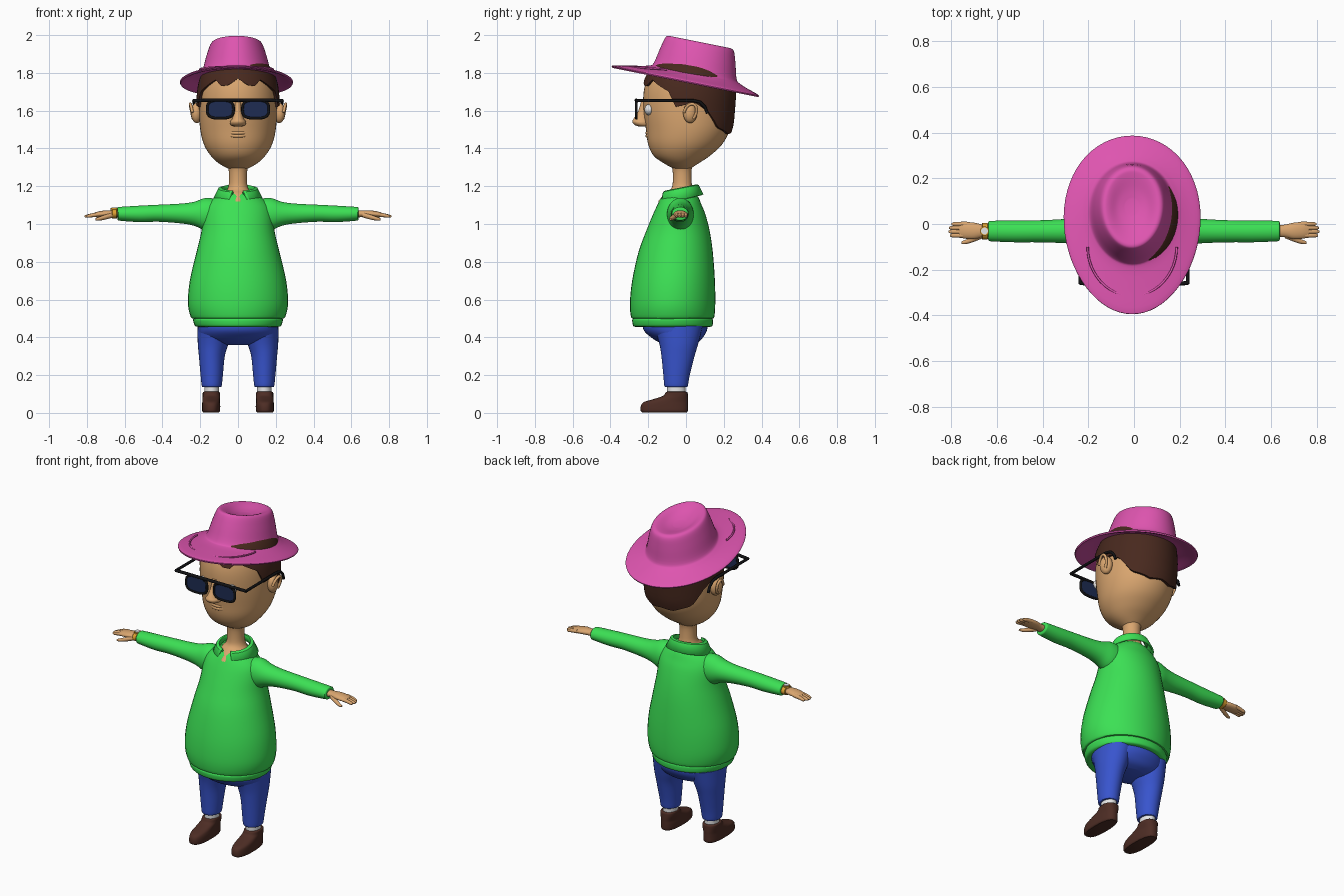
import bpy, bmesh, math
from mathutils import Vector, Matrix

cube = bpy.data.objects.get("Cube")
if cube:
    bpy.data.objects.remove(cube, do_unlink=True)


def material(name, *rgb):
    m = bpy.data.materials.new(name)
    m.use_nodes = True
    m.diffuse_color = (*rgb, 1)
    m.node_tree.nodes["Principled BSDF"].inputs["Base Color"].default_value = (*rgb, 1)
    return m


skin = material("skin", .70, .38, .16)
brown = material("hair brown", .065, .022, .013)
leather = material("shoe brown", .075, .026, .018)
green = material("sweater green", .045, .75, .09)
blue = material("trouser blue", .04, .09, .62)
pink = material("hat pink", .73, .09, .43)
black = material("frame black", .006, .006, .007)
navy = material("lens navy", .013, .025, .085)
gold = material("watch gold", .72, .35, .03)
white = material("white", .85, .85, .85)


def finish(name, bm, mat, angle=40):
    bmesh.ops.recalc_face_normals(bm, faces=bm.faces)
    for f in bm.faces:
        f.smooth = True
    me = bpy.data.meshes.new(name)
    bm.to_mesh(me)
    bm.free()
    me.materials.append(mat)
    ob = bpy.data.objects.new(name, me)
    bpy.context.collection.objects.link(ob)
    bpy.ops.object.select_all(action='DESELECT')
    ob.select_set(True)
    bpy.context.view_layer.objects.active = ob
    bpy.ops.object.shade_smooth_by_angle(angle=math.radians(angle))
    return ob


def smooth_rings(rings, k=4):
    """Catmull-Rom interpolation between cross-sections."""
    R = [Vector(r) for r in rings]
    R = [R[0]] + R + [R[-1]]
    out = []
    for a, b, c, d in zip(R, R[1:], R[2:], R[3:]):
        for j in range(k):
            t = j / k
            out.append((b * 2 + (c - a) * t + (a * 2 - b * 5 + c * 4 - d) * t**2
                        + (b * 3 - a - c * 3 + d) * t**3) / 2)
    return out + [R[-1]]


def skin_rows(rows, closed=True, caps=True):
    bm = bmesh.new()
    vs = [[bm.verts.new(p) for p in row] for row in rows]
    n = len(rows[0])
    for r, q in zip(vs, vs[1:]):
        for i in range(n if closed else n - 1):
            j = (i + 1) % n
            bm.faces.new((r[i], r[j], q[j], q[i]))
    if caps:
        bm.faces.new(vs[0])
        bm.faces.new(vs[-1])
    return bm


along_z = lambda t, u, v: (u, v, t)          # sections list x then y
along_y = lambda t, u, v: (u, t, v)          # sections list x then z


def along_x(side):                           # sections list z then y
    return lambda t, u, v: (side * t, v, u)


def oval(r, n=40, e=1.0):
    """Points of an oval given its position and its low and high extents."""
    t, a, b, c, d = r
    for i in range(n):
        w = math.tau * i / n
        cu, sv = math.cos(w), math.sin(w)
        yield (t, (a + b) / 2 + (b - a) / 2 * math.copysign(abs(cu)**e, cu),
               (c + d) / 2 + (d - c) / 2 * math.copysign(abs(sv)**e, sv))


def loft(name, rings, mat, place=along_z, k=4, n=40, e=1.0):
    rows = [[place(*p) for p in oval(r, n, e)] for r in smooth_rings(rings, k)]
    return finish(name, skin_rows(rows), mat)


def sym(*rings):
    return [(z, -w, w, f, b) for z, w, f, b in rings]


def ball(name, loc, size, mat, turn=0):
    bm = bmesh.new()
    m = Matrix.Translation(loc) @ Matrix.Rotation(turn, 4, 'Z') @ Matrix.Diagonal((*size, 1))
    bmesh.ops.create_uvsphere(bm, u_segments=24, v_segments=16, radius=1, matrix=m)
    return finish(name, bm, mat, 80)


def tube(name, pts, r, mat, closed=False):
    cu = bpy.data.curves.new(name, 'CURVE')
    cu.dimensions = '3D'
    cu.bevel_depth, cu.bevel_resolution, cu.use_fill_caps = r, 2, True
    sp = cu.splines.new('POLY')
    sp.points.add(len(pts) - 1)
    for p, c in zip(sp.points, pts):
        p.co = (*c, 1)
    sp.use_cyclic_u = closed
    cu.materials.append(mat)
    ob = bpy.data.objects.new(name, cu)
    bpy.context.collection.objects.link(ob)
    return ob


# Sweater with a ribbed hem
loft("sweater", sym((.455, .21, -.265, .125), (.462, .228, -.28, .14), (.49, .238, -.285, .143),
     (.5, .236, -.28, .14), (.508, .25, -.291, .15), (.58, .265, -.297, .155), (.7, .255, -.285, .153),
     (.85, .22, -.252, .142), (.96, .194, -.212, .126), (1.05, .183, -.175, .103),
     (1.1, .165, -.152, .083), (1.14, .125, -.13, .066), (1.165, .085, -.105, .045)), green)

# Folded collar, open at the front
rows = []
for rx, ry, z, slope, gap in ((.08, .075, 1.17, .2, .3), (.088, .083, 1.193, .2, .3),
                              (.105, .097, 1.188, .2, .32), (.133, .122, 1.13, .22, .48)):
    row = []
    for i in range(41):
        w = gap + (math.tau - 2 * gap) * i / 40
        x, y = rx * math.sin(w), -ry * math.cos(w)
        tip = max(0, math.cos(w))**4 * (.03 if gap > .4 else 0)
        row.append((x, y - .03, z + slope * y - tip))
    rows.append(row)
collar = finish("collar", skin_rows(rows, False, False), green)
collar.modifiers.new("thickness", 'SOLIDIFY').thickness = .01

# Neck and head
loft("neck", sym((1.12, .035, -.148, .02), (1.16, .07, -.112, .04), (1.185, .056, -.08, .035),
     (1.22, .048, -.07, .03), (1.29, .05, -.072, .03), (1.34, .07, -.09, .05)), skin)
head = sym((1.29, .045, -.06, .02), (1.32, .1, -.115, .065), (1.36, .143, -.17, .125),
           (1.42, .18, -.2, .19), (1.5, .2, -.212, .232), (1.6, .206, -.225, .245),
           (1.7, .203, -.224, .25), (1.78, .185, -.2, .235), (1.85, .14, -.15, .19), (1.89, .06, -.06, .1))
loft("head", head, skin, n=48)


def lerp_table(table, t):
    for a, b in zip(table, table[1:]):
        if t <= b[0]:
            s = (t - a[0]) / (b[0] - a[0])
            return [p + (q - p) * s for p, q in zip(a, b)]
    return table[-1]


# Hair: a shell over the head, from a wavy hairline up into the hat
hairline = [(0, 1.77), (.25, 1.735), (.45, 1.73), (.6, 1.765), (.9, 1.73), (1.15, 1.7), (1.3, 1.62),
            (1.5, 1.63), (1.75, 1.64), (2, 1.6), (2.3, 1.51), (2.6, 1.49), (2.8, 1.475), (3.15, 1.485)]
dense = [tuple(r) for r in smooth_rings(head)]
rows = []
for j in range(14):
    row = []
    for i in range(72):
        w = math.tau * i / 72
        low = lerp_table(hairline, min(w, math.tau - w))[1]
        z = low + (1.87 - low) * max(0, j - 1) / 12
        _, a, b, c, d = lerp_table(dense, z)
        grow = -.004 if j == 0 else .014
        row.append(((b + grow) * math.sin(w), (c + d) / 2 - ((d - c) / 2 + grow) * math.cos(w), z))
    rows.append(row)
finish("hair", skin_rows(rows, caps=False), brown, 60)

# Face
loft("nose", sym((1.515, .01, -.24, -.19), (1.522, .036, -.268, -.19), (1.54, .042, -.284, -.19),
     (1.56, .03, -.276, -.19), (1.6, .02, -.252, -.19), (1.65, .016, -.238, -.19)), skin, n=24)
for name, z, y, r, sag in (("upper_lip", 1.482, -.207, .009, .004), ("lower_lip", 1.466, -.205, .01, .008)):
    tube(name, [(.06 * t, y + .025 * t * t, z + sag * t * t) for t in [i / 6 - 1 for i in range(13)]], r, skin)

# Hat, tilted down toward the back
def tilted(t, u, v):
    return (u * (1 + .2 * v) - .008, v, t - .2 * v)


loft("hat", sym((1.785, .17, -.15, .245), (1.775, .22, -.25, .3), (1.75, .285, -.378, .373),
     (1.752, .297, -.39, .385), (1.762, .293, -.385, .38), (1.782, .24, -.28, .325), (1.8, .2, -.195, .285),
     (1.82, .18, -.17, .268), (1.9, .158, -.138, .262), (1.96, .138, -.112, .255), (1.977, .122, -.096, .24),
     (1.974, .1, -.07, .215), (1.955, .065, -.01, .155), (1.945, .03, .04, .11)), pink, tilted, n=64)
arc = [math.pi * i / 24 for i in range(25)]
tube("brim_crease", [(.195 * math.cos(w) - .008, -.1 - .215 * math.sin(w),
     1.818 - .028 * math.sin(w) + .043 * math.sin(w)) for w in arc], .005, pink)

# Sunglasses
tube("glasses_top_bar", [(-.237, -.258, 1.652), (-.16, -.264, 1.656), (.16, -.264, 1.656),
                         (.237, -.258, 1.652)], .009, black)
for s, side in ((1, "left_"), (-1, "right_")):
    span = sorted((s * .024, s * .163))
    loft(side + "lens", [(y, *span, 1.562, 1.655) for y in (-.266, -.26)], navy, along_y, 1, 32, .65)
    rim = [along_y(*p) for p in oval((-.263, *span, 1.56, 1.655), 32, .65)]
    tube(side + "rim", rim, .0075, black, True)
    tube(side + "temple", [(s * x, y, z) for x, y, z in ((.235, -.262, 1.653), (.235, .04, 1.653),
         (.233, .075, 1.645), (.23, .1, 1.62), (.228, .113, 1.585))], .008, black)
    ball(side + "eye", (s * .085, -.195, 1.605), (.04, .025, .03), white)

    # Ear with a rolled rim
    ball(side + "ear", (s * .218, .022, 1.588), (.03, .038, .054), skin, s * .35)
    tube(side + "ear_rim", [(s * (.243 + .01 * math.sin(w)), .022 - .034 * math.cos(w + .5),
         1.59 + .046 * math.sin(w + .2)) for w in [i * .3 - .2 for i in range(14)]], .008, skin)

    # Sleeve, hand and fingers
    loft(side + "sleeve", [(.1, .97, 1.13, -.1, .04), (.17, .965, 1.138, -.1, .04), (.23, .99, 1.118, -.092, .03),
         (.3, 1.003, 1.108, -.084, .022), (.42, 1.012, 1.102, -.08, .016), (.52, 1.01, 1.097, -.08, .015),
         (.62, 1.017, 1.091, -.076, .014), (.635, 1.02, 1.089, -.073, .012), (.638, 1.026, 1.083, -.066, .005)],
         green, along_x(s), n=32)
    loft(side + "hand", [(.62, 1.035, 1.073, -.058, -.005), (.66, 1.036, 1.072, -.058, -.003),
         (.7, 1.036, 1.072, -.066, .006), (.74, 1.035, 1.066, -.064, .008), (.765, 1.037, 1.058, -.058, .004)],
         skin, along_x(s), n=24)
    for i, tip in enumerate((.794, .8, .797, .787)):
        y = -.05 + .0165 * i
        loft(side + "finger", [(.73, 1.04, 1.063, y - .011, y + .011), (.77, 1.036, 1.057, y - .01, y + .01),
             (tip, 1.033, 1.05, y - .009, y + .009), (tip + .012, 1.037, 1.045, y - .004, y + .004)],
             skin, along_x(s), 2, 12)
    loft(side + "thumb", [(.66, 1.035, 1.062, -.062, -.035), (.7, 1.024, 1.05, -.078, -.052),
         (.735, 1.018, 1.038, -.088, -.068), (.755, 1.02, 1.03, -.088, -.076)], skin, along_x(s), 3, 14)

    # Trouser leg, sock and shoe
    def leg(name, rings, mat, e=1.0):
        loft(side + name, rings, mat, lambda t, u, v: (s * u, v, t), n=32, e=e)
    leg("trouser_leg", [(.46, .03, .215, -.17, .09), (.37, .05, .213, -.142, .066), (.3, .07, .207, -.13, .045),
        (.2, .08, .198, -.12, .02), (.145, .086, .192, -.115, .01), (.137, .092, .186, -.108, .004)], blue)
    leg("sock", [(.09, .1, .178, -.1, -.002), (.15, .1, .178, -.1, -.002)], white)
    leg("shoe", [(.003, .1, .184, -.232, .004), (.012, .095, .19, -.24, .01), (.04, .094, .19, -.238, .011),
        (.058, .096, .189, -.222, .011), (.072, .096, .188, -.175, .011), (.09, .095, .187, -.122, .01),
        (.108, .096, .186, -.108, .008), (.112, .102, .18, -.1, 0)], leather, .8)

# Hips
loft("trouser_hips", sym((.36, .08, -.1, .03), (.375, .15, -.145, .065), (.4, .2, -.185, .09),
     (.44, .213, -.225, .112), (.5, .215, -.23, .115)), blue)

# Wrist watch on the right arm
loft("watch_band", [(.64, 1.03, 1.079, -.065, .003), (.642, 1.028, 1.081, -.067, .005),
     (.664, 1.028, 1.081, -.067, .005), (.666, 1.03, 1.079, -.065, .003)], gold, along_x(-1), 1)
loft("watch_case", [(1.07, -.674, -.634, -.051, -.011), (1.084, -.674, -.634, -.051, -.011)], gold, k=1, n=24)
loft("watch_face", [(1.083, -.669, -.639, -.046, -.016), (1.087, -.669, -.639, -.046, -.016)], white, k=1, n=24)
